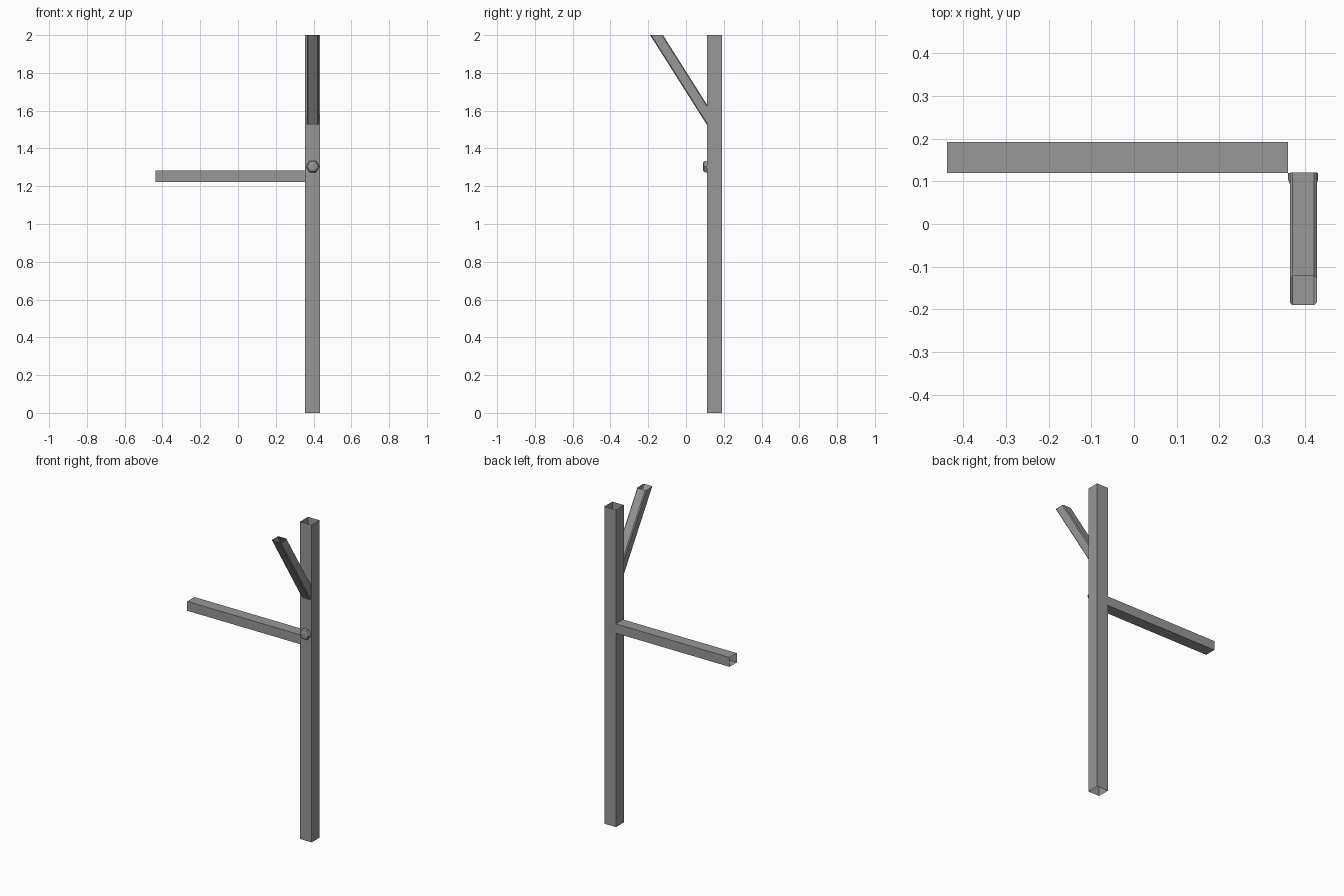
import bpy
import bmesh
from mathutils import Vector

default_cube = bpy.data.objects.get("Cube")
if default_cube:
    bpy.data.objects.remove(default_cube, do_unlink=True)

# Single grey metal finish
metal = bpy.data.materials.new("grey_metal")
metal.use_nodes = True
grey = (0.31, 0.31, 0.31, 1)
metal.diffuse_color = grey
metal.node_tree.nodes["Principled BSDF"].inputs["Base Color"].default_value = grey


def loft(name, rings, cap_end=False):
    """Skin a list of matching point rings into an open-ended part."""
    bm = bmesh.new()
    loops = [[bm.verts.new(p) for p in ring] for ring in rings]
    for a, b in zip(loops, loops[1:]):
        for i in range(len(a)):
            j = (i + 1) % len(a)
            bm.faces.new((a[i], a[j], b[j], b[i]))
    if cap_end:
        bm.faces.new(loops[-1])
    bmesh.ops.recalc_face_normals(bm, faces=bm.faces)
    mesh = bpy.data.meshes.new(name)
    bm.to_mesh(mesh)
    bm.free()
    mesh.materials.append(metal)
    obj = bpy.data.objects.new(name, mesh)
    bpy.context.collection.objects.link(obj)
    return obj


def rectangle(u0, u1, v0, v1, cut=0.0):
    """Rectangle corners, optionally with chamfered corners."""
    if not cut:
        return [(u0, v0), (u1, v0), (u1, v1), (u0, v1)]
    return [(u0 + cut, v0), (u1 - cut, v0), (u1, v0 + cut), (u1, v1 - cut),
            (u1 - cut, v1), (u0 + cut, v1), (u0, v1 - cut), (u0, v0 + cut)]


# Upright post: open square tube
section = rectangle(0.355, 0.435, 0.112, 0.19)
loft("post", [[(x, y, z) for x, y in section] for z in (0, 2)])

# Side arm: open rectangular tube
section = rectangle(0.12, 0.192, 1.223, 1.282)
loft("side_arm", [[(x, y, z) for y, z in section] for x in (-0.438, 0.361)])

# Slanted brace: level cut at the top, upright cut against the post
top = rectangle(0.365, 0.428, -0.19, -0.122, 0.006)
slope = -1.58
upper = [(x, y, 2) for x, y in top]
lower = [(x, 0.121, 2 + slope * (0.121 - y)) for x, y in top]
loft("slanted_brace", [upper, lower])

# Six-sided domed bolt head on the front of the post
hexagon = [Vector((1, 0, 0)), Vector((0.5, 0, 0.866)), Vector((-0.5, 0, 0.866))]
hexagon += [-v for v in hexagon]
centre = Vector((0.396, 0, 1.304))
profile = [(0.035, 0.12), (0.035, 0.104), (0.031, 0.094), (0.019, 0.089)]
loft("bolt_head", [[centre + r * v + Vector((0, y, 0)) for v in hexagon]
                   for r, y in profile], cap_end=True)
